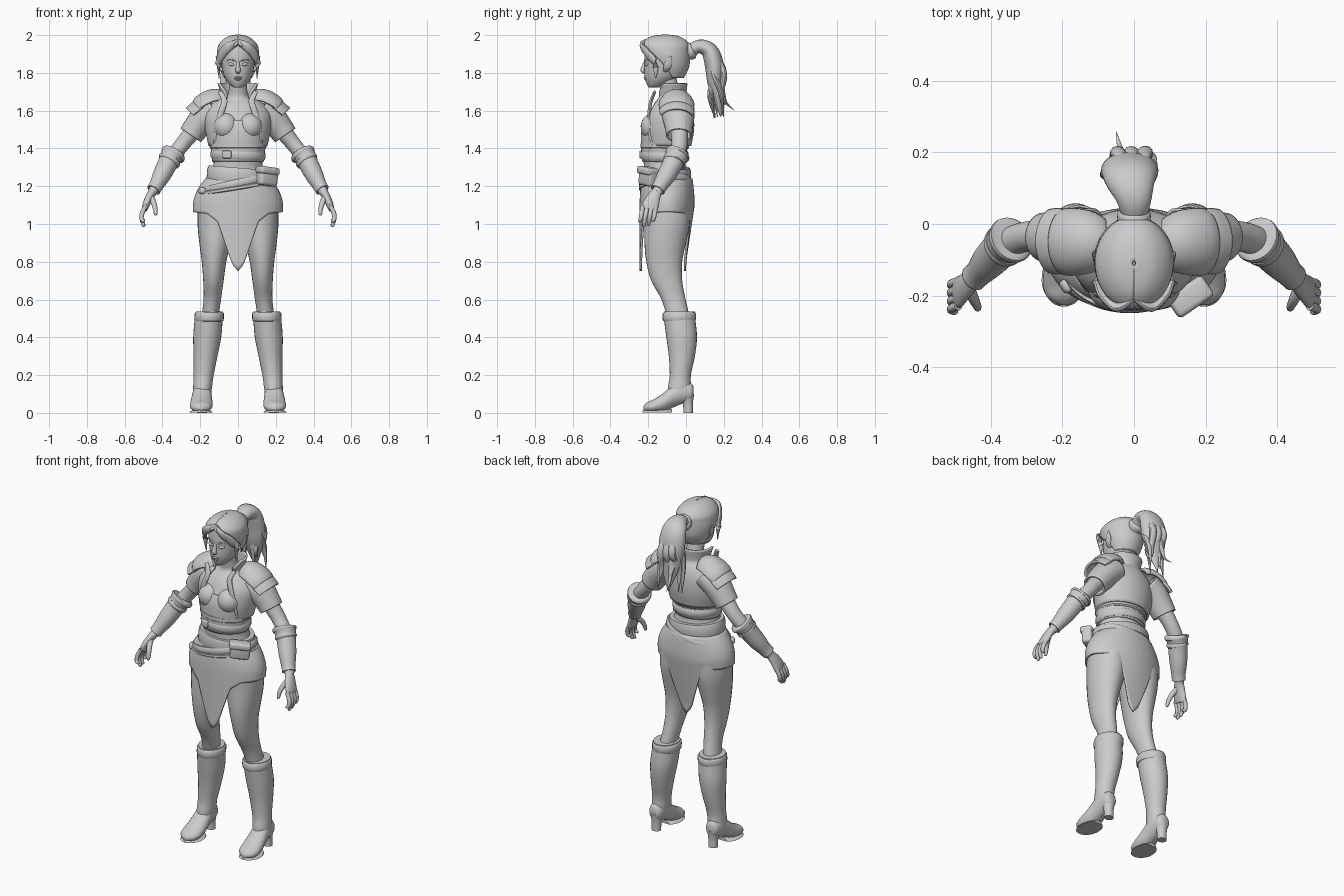
import bpy, bmesh, random
from math import sin, cos, pi, radians
from mathutils import Vector, Matrix, Euler

random.seed(4)
X, Y, Z = Vector((1, 0, 0)), Vector((0, 1, 0)), Vector((0, 0, 1))


def finish(name, bm, mirror=False, thick=0):
    bmesh.ops.recalc_face_normals(bm, faces=bm.faces)
    me = bpy.data.meshes.new(name)
    bm.to_mesh(me)
    bm.free()
    ob = bpy.data.objects.new(name, me)
    bpy.context.collection.objects.link(ob)
    if thick:
        m = ob.modifiers.new("thickness", 'SOLIDIFY')
        m.thickness, m.offset = thick, 0
    if mirror:
        ob.modifiers.new("mirror", 'MIRROR').use_mirror_merge = False
    return ob


def grid(name, rows, closed=True, caps=True, **kw):
    bm = bmesh.new()
    vs = [[bm.verts.new(p) for p in r] for r in rows]
    n = len(rows[0])
    for r0, r1 in zip(vs, vs[1:]):
        for j in range(n if closed else n - 1):
            k = (j + 1) % n
            bm.faces.new((r0[j], r0[k], r1[k], r1[j]))
    if closed and caps:
        bm.faces.new(vs[0])
        bm.faces.new(vs[-1])
    return finish(name, bm, **kw)


def smooth(pts, n):
    # Catmull-Rom through tuples of any length
    out = []
    for i in range(len(pts) - 1):
        p0, p1, p2, p3 = (pts[max(i - 1, 0)], pts[i], pts[i + 1], pts[min(i + 2, len(pts) - 1)])
        for s in range(n):
            t = s / n
            out.append([b + .5 * t * (c - a + t * (2 * a - 5 * b + 4 * c - d + t * (3 * (b - c) + d - a)))
                        for a, b, c, d in zip(p0, p1, p2, p3)])
    return out + [list(pts[-1])]


def loft(name, secs, ref=X, axis=None, n=4, seg=28, floor=None, **kw):
    # sections: x, y, z, radius along ref, other radius, optional half-gap in degrees
    s = smooth(secs, n)
    ref, rows, gap = Vector(ref), [], len(secs[0]) > 5
    for i, q in enumerate(s):
        c = Vector(q[:3])
        t = Vector(axis) if axis else Vector(s[min(i + 1, len(s) - 1)][:3]) - Vector(s[max(i - 1, 0)][:3])
        t.normalize()
        a = (ref - t * ref.dot(t)).normalized()
        b = t.cross(a)
        g = radians(max(q[5], 0)) if gap else 0
        row = []
        for j in range(seg + 1 if gap else seg):
            w = -pi / 2 + g + (2 * pi - 2 * g) * j / seg
            p = c + a * cos(w) * max(q[3], .001) + b * sin(w) * max(q[4], .001)
            if floor is not None:
                p.z = max(p.z, floor)
            row.append(p)
        rows.append(row)
    return grid(name, rows, closed=not gap, **kw)


def ball(name, loc, size, rot=(0, 0, 0), mirror=False):
    bm = bmesh.new()
    bmesh.ops.create_uvsphere(bm, u_segments=24, v_segments=14, radius=1)
    bm.transform(Matrix.LocRotScale(Vector(loc), Euler(rot), Vector(size)))
    return finish(name, bm, mirror)


def box(name, loc, size, rot=(0, 0, 0), bevel=.01):
    bm = bmesh.new()
    bmesh.ops.create_cube(bm, size=1)
    bm.transform(Matrix.LocRotScale(Vector(loc), Euler(rot), Vector(size)))
    bmesh.ops.bevel(bm, geom=bm.edges[:], offset=bevel, segments=3, affect='EDGES', profile=.5)
    return finish(name, bm)


def band(name, c, h, rx, ry, tilt=(0, 0, 1)):
    # rounded strap around the body
    t, c = Vector(tilt).normalized(), Vector(c)
    prof = ((-.5, -.03), (-.5, -.006), (-.3, 0), (.3, 0), (.5, -.006), (.5, -.03))
    return loft(name, [(*(c + t * h * k), rx + d, ry + d) for k, d in prof], axis=tilt, n=1, seg=48)


# torso and neck
loft("torso", [(0, -.1, 1.02, .15, .10), (0, -.1, 1.1, .215, .13), (0, -.105, 1.2, .18, .13),
               (0, -.11, 1.28, .14, .113), (0, -.115, 1.34, .128, .11), (0, -.115, 1.42, .138, .115),
               (0, -.105, 1.5, .152, .12), (0, -.095, 1.58, .15, .10), (0, -.085, 1.63, .12, .08),
               (0, -.078, 1.665, .065, .058), (0, -.085, 1.7, .05, .05), (0, -.1, 1.77, .047, .05)], axis=Z, seg=40)
ball("bodice_cup", (.062, -.17, 1.515), (.068, .07, .072), (.2, 0, .25), True)
loft("corset", [(0, -.115, 1.33, .132, .114), (0, -.115, 1.42, .143, .12), (0, -.107, 1.5, .157, .124),
                (0, -.1, 1.55, .156, .113)], axis=Z, seg=40, caps=False, thick=.008)

# head and face
loft("head", [(0, -.175, 1.722, .018, .022), (0, -.158, 1.735, .04, .047), (0, -.138, 1.765, .064, .078),
              (0, -.122, 1.80, .079, .098), (0, -.115, 1.85, .088, .105), (0, -.11, 1.9, .092, .11),
              (0, -.11, 1.95, .078, .098), (0, -.11, 1.985, .03, .04)], axis=Z, seg=36)
loft("nose", [(0, -.212, 1.865, .007, .008), (0, -.222, 1.835, .01, .012), (0, -.23, 1.812, .015, .011),
              (0, -.216, 1.8, .008, .006)], seg=14)
ball("eye", (.035, -.207, 1.845), (.018, .012, .009), (0, -.15, .3), True)
loft("eyebrow", [(.014, -.218, 1.862, .004, .004), (.035, -.212, 1.87, .005, .005),
                 (.058, -.196, 1.866, .002, .002)], ref=Z, seg=8, mirror=True)
ball("upper_lip", (0, -.214, 1.775), (.022, .01, .006))
ball("lower_lip", (0, -.211, 1.766), (.018, .01, .006))
loft("ear", [(.08, -.11, 1.81, .012, .008), (.098, -.1, 1.83, .02, .01), (.108, -.09, 1.86, .018, .007),
             (.116, -.08, 1.89, .002, .002)], ref=Y, seg=14, mirror=True)

# hair
loft("hair_cap", [(0, -.085, 1.775, .072, .07, 100), (0, -.088, 1.83, .096, .1, 80),
                  (0, -.1, 1.88, .107, .118, 64), (0, -.108, 1.92, .106, .125, 45),
                  (0, -.11, 1.945, .1, .125, 5), (0, -.11, 1.97, .08, .107, 0),
                  (0, -.11, 1.99, .05, .07, 0), (0, -.11, 2.0, .004, .006, 0)], axis=Z, seg=48, thick=.008)
loft("fringe_lock", [(.0, -.205, 1.962, .02, .01), (.045, -.23, 1.94, .024, .014), (.085, -.2, 1.90, .024, .013),
                     (.102, -.165, 1.85, .02, .01), (.1, -.16, 1.77, .002, .002)],
     ref=(0, -.3, 1), seg=14, mirror=True)
loft("hair_tie", [(0, .0, 1.9, .042, .042), (0, .012, 1.91, .046, .046), (0, .03, 1.92, .046, .046),
                  (0, .04, 1.925, .035, .035)])
loft("ponytail", [(0, .015, 1.91, .034, .034), (0, .07, 1.94, .05, .036), (-.01, .125, 1.915, .072, .045),
                  (-.012, .15, 1.84, .08, .05), (-.012, .155, 1.75, .07, .042), (-.01, .17, 1.66, .042, .024),
                  (-.01, .185, 1.57, .004, .004)], seg=32)
for i in range(10):
    x = -.07 + .0125 * i
    y, z = random.uniform(.12, .2), random.uniform(1.55, 1.65)
    loft("ponytail_strand", [(x * .6, .14, 1.9, .015, .015), (x, .14 + .03 * (i % 3), 1.8, .022, .018),
                             (x * 1.1, y, 1.7, .017, .013), (x * 1.15, y + .015, z, .002, .002)], seg=10)
loft("ponytail_flick", [(-.03, .18, 1.8, .015, .012), (-.035, .195, 1.7, .014, .01), (-.04, .215, 1.64, .008, .006),
                        (-.05, .258, 1.6, .001, .001)], seg=10)

# short open jacket with standing collar
loft("jacket", [(0, -.1, 1.415, .15, .122, 52), (0, -.095, 1.5, .168, .132, 42), (0, -.088, 1.58, .17, .122, 34),
                (0, -.082, 1.635, .13, .1, 36), (0, -.08, 1.67, .088, .078, 42), (0, -.085, 1.7, .088, .082, 48),
                (0, -.09, 1.745, .102, .092, 75)], axis=Z, seg=44, thick=.012)
for k in (1, -1):
    loft("lapel_edge", [(k * .095, -.165, 1.7, .012, .008), (k * .072, -.185, 1.65, .016, .009),
                        (k * .09, -.195, 1.59, .016, .009), (k * .112, -.195, 1.5, .013, .009),
                        (k * .12, -.175, 1.42, .009, .008)], seg=12)
loft("sleeve", [(.12, -.045, 1.605, .085, .07), (.175, -.04, 1.565, .08, .07), (.225, -.037, 1.505, .068, .064),
                (.25, -.037, 1.47, .064, .06)], ref=Y, caps=False, thick=.01, mirror=True)

# layered shoulder plates
loft("shoulder_plate_inner", [(.085, -.05, 1.625, .062, .07, 112), (.12, -.05, 1.625, .085, .084, 108),
                              (.165, -.05, 1.605, .092, .082, 108), (.185, -.05, 1.59, .088, .074, 110)],
     ref=Y, thick=.016, mirror=True)
loft("shoulder_plate_outer", [(.165, -.048, 1.60, .086, .07, 112), (.19, -.048, 1.58, .092, .076, 110),
                              (.215, -.048, 1.555, .09, .078, 112)], ref=Y, thick=.014, mirror=True)

# arms, bracers and hands
loft("arm", [(.15, -.04, 1.6, .055, .05), (.24, -.035, 1.49, .046, .045), (.3, -.035, 1.415, .042, .04),
             (.35, -.055, 1.35, .042, .04), (.405, -.105, 1.255, .04, .038), (.455, -.155, 1.165, .026, .024)],
     ref=Y, mirror=True)
loft("bracer", [(.345, -.045, 1.37, .062, .06), (.365, -.062, 1.335, .051, .05), (.403, -.102, 1.26, .046, .044),
                (.432, -.135, 1.205, .036, .034), (.447, -.15, 1.18, .035, .033)],
     ref=Y, caps=False, thick=.008, mirror=True)
for i, (a, b, c, r) in enumerate(((.338, -.04, 1.378, .066), (.358, -.056, 1.345, .06))):
    loft("bracer_rim", [(a, b, c, r - .012, r - .012), (a + .002, b - .002, c - .004, r, r),
                        (a + .009, b - .008, c - .015, r, r), (a + .012, b - .01, c - .02, r - .012, r - .012)],
         ref=Y, n=2, mirror=True)
loft("palm", [(.45, -.152, 1.175, .026, .023), (.47, -.172, 1.14, .036, .021), (.487, -.188, 1.1, .044, .019),
              (.495, -.195, 1.075, .042, .014)], ref=Y, seg=20, mirror=True)
for i in range(4):
    y = -.229 + .023 * i
    tip = (1.008, .985, .99, 1.012)[i]
    loft("finger", [(.49, y, 1.095, .012, .012), (.508, y - .006, 1.055, .0125, .0125),
                    (.51, y - .012, 1.025, .011, .011), (.499, y - .016, tip + .006, .009, .009),
                    (.497, y - .016, tip, .002, .002)], ref=Y, seg=10, mirror=True)
loft("thumb", [(.462, -.175, 1.145, .018, .016), (.448, -.208, 1.115, .015, .015), (.438, -.228, 1.08, .012, .012),
               (.436, -.236, 1.052, .009, .009), (.436, -.237, 1.045, .002, .002)], ref=Y, seg=10, mirror=True)

# waist belts, hip sashes, buckle and pouch
band("waist_belt_upper", (0, -.112, 1.415), .035, .15, .128)
band("waist_belt_lower", (0, -.114, 1.365), .045, .145, .126, (.04, 0, 1))
band("hip_wrap", (0, -.108, 1.255), .085, .165, .134, (.08, 0, 1))
band("hip_sash", (-.012, -.105, 1.215), .04, .197, .143, (-.22, 0, 1))
band("hip_sash_trim", (-.012, -.105, 1.19), .022, .203, .144, (-.16, 0, 1))
box("buckle", (-.06, -.232, 1.368), (.05, .02, .04), (0, 0, -.3), .006)
box("sash_knot", (-.185, -.17, 1.175), (.04, .04, .035), (0, .3, .6), .012)
box("pouch", (.155, -.2, 1.25), (.11, .06, .095), (0, .12, .6), .016)
box("pouch_flap", (.157, -.203, 1.282), (.12, .07, .04), (0, .12, .6), .014)

# skirt with long pointed front and back flaps
HEM = [(0, .75), (.03, .785), (.065, .89), (.105, 1.01), (.16, 1.055), (.25, 1.065)]


def hem(x):
    for (x0, z0), (x1, z1) in zip(HEM, HEM[1:]):
        if x <= x1:
            return z0 + (z1 - z0) * (x - x0) / (x1 - x0)


rows = []
for k in range(17):
    row = []
    for j in range(120):
        a = 2 * pi * j / 120
        z = 1.24 + (hem(abs(.233 * sin(a))) - 1.24) * k / 16
        s = min(1, (1.24 - z) / .15)
        s = s * (2 - s)
        y = -.1 - (.128 + .012 * s) * cos(a)
        if y > -.1:
            y -= .045 * min(1, max(0, (1.1 - z) / .3)) * -cos(a)
        row.append(((.165 + .068 * s) * sin(a), y, z))
    rows.append(row)
grid("skirt", rows, caps=False, thick=.012)

# legs
loft("leg", [(.112, -.1, 1.12, .1, .122), (.115, -.1, 1.0, .099, .12), (.122, -.11, .9, .083, .11),
             (.127, -.115, .8, .065, .095), (.13, -.102, .7, .054, .082), (.136, -.066, .6, .046, .064),
             (.15, -.038, .5, .045, .06)], axis=Z, mirror=True)

# heeled boots
loft("boot_shaft", [(.153, -.035, .535, .068, .08), (.155, -.034, .5, .071, .08), (.163, -.023, .4, .071, .078),
                    (.172, -.022, .3, .06, .066), (.182, -.03, .2, .05, .053), (.187, -.034, .14, .047, .058),
                    (.19, -.036, .1, .044, .06)], axis=Z, thick=.006, mirror=True)
loft("boot_cuff", [(.153, -.036, .485, .07, .08), (.153, -.036, .49, .077, .087), (.152, -.035, .525, .077, .088),
                   (.152, -.035, .533, .07, .08)], axis=Z, n=2, mirror=True)
loft("boot_foot", [(.19, .04, .11, .02, .03), (.19, .025, .11, .038, .048), (.19, -.02, .11, .047, .062),
                   (.191, -.07, .088, .052, .06), (.193, -.12, .055, .058, .05), (.195, -.17, .036, .059, .036),
                   (.196, -.205, .03, .045, .026), (.196, -.226, .025, .012, .01)],
     axis=Y, floor=.01, mirror=True)
loft("boot_heel", [(.19, .005, .1, .038, .038), (.19, .01, .05, .028, .027), (.19, .012, 0, .027, .025)],
     axis=Z, seg=20, mirror=True)
loft("boot_sole", [(.193, -.075, .0, .03, .02), (.194, -.11, .0, .056, .02), (.196, -.17, .0, .061, .018),
                   (.196, -.215, .0, .038, .016), (.196, -.23, .0, .01, .012)], axis=Y, floor=.003, mirror=True)

# smooth shading with sharp rims
bpy.ops.object.select_all(action='SELECT')
bpy.context.view_layer.objects.active = bpy.context.selected_objects[0]
bpy.ops.object.shade_smooth_by_angle(angle=radians(40))
